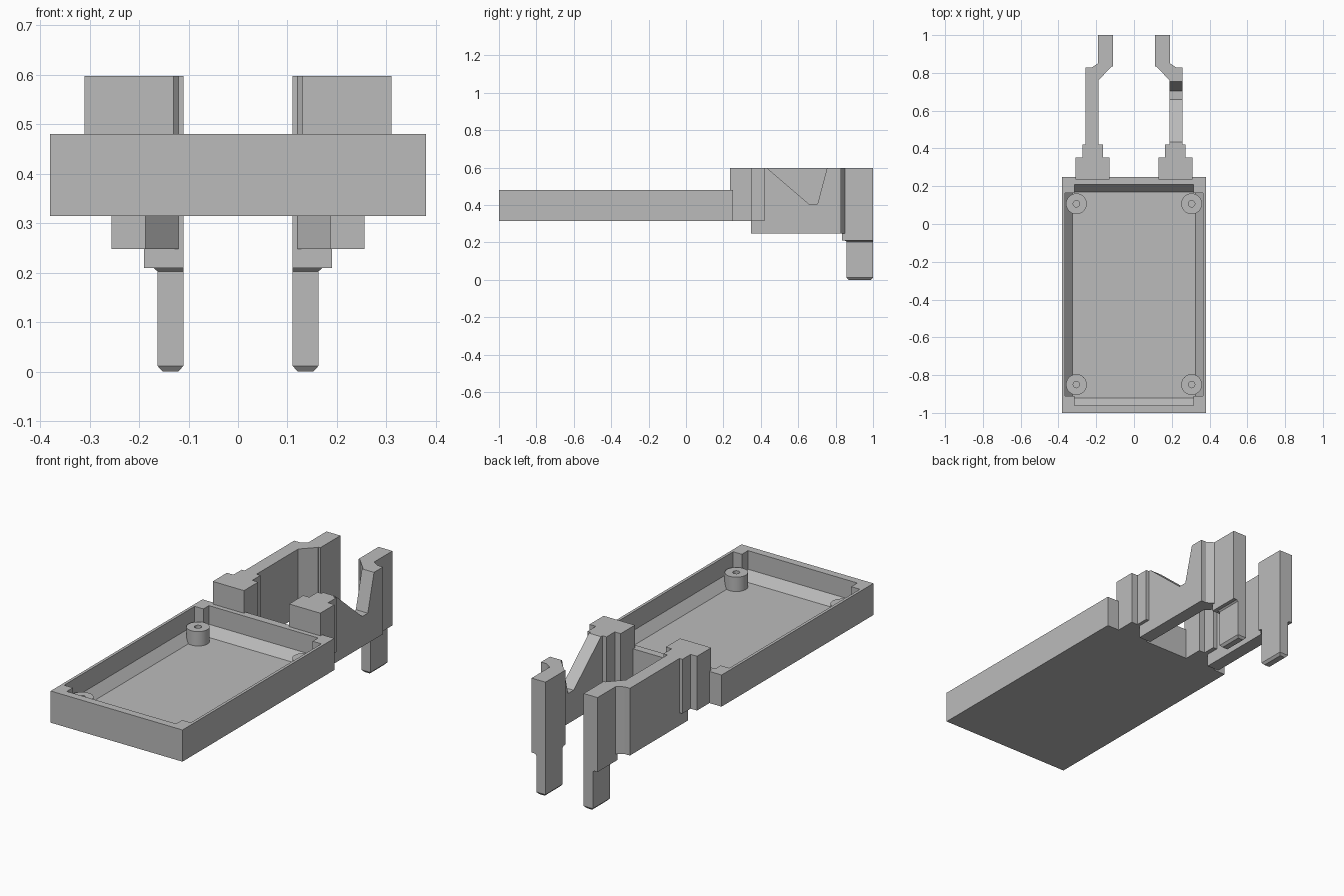
import bpy, bmesh, math
from mathutils import Vector

cube = bpy.data.objects.get("Cube")
if cube:
    bpy.data.objects.remove(cube, do_unlink=True)

gray = bpy.data.materials.new("plain gray")
gray.use_nodes = True
color = (0.5, 0.5, 0.5, 1)
gray.diffuse_color = color
gray.node_tree.nodes["Principled BSDF"].inputs["Base Color"].default_value = color


def finish(name, bm):
    bmesh.ops.recalc_face_normals(bm, faces=bm.faces)
    mesh = bpy.data.meshes.new(name)
    bm.to_mesh(mesh)
    bm.free()
    mesh.materials.append(gray)
    obj = bpy.data.objects.new(name, mesh)
    bpy.context.collection.objects.link(obj)
    return obj


def prism(name, points, axis, low, high, side=1):
    """Extrude a 2D outline along an axis; side=-1 mirrors it across x."""
    bm = bmesh.new()
    verts = []
    for a, b in points:
        co = [a, b]
        co.insert("xyz".index(axis), low)
        verts.append(bm.verts.new(co))
    face = bm.faces.new(verts)
    new = bmesh.ops.extrude_face_region(bm, geom=[face])["geom"]
    shift = Vector([(high - low) * (axis == c) for c in "xyz"])
    bmesh.ops.translate(bm, vec=shift, verts=[v for v in new if isinstance(v, bmesh.types.BMVert)])
    for v in bm.verts:
        v.co.x *= side
    return finish(name, bm)


def rect(x0, x1, y0, y1):
    return [(x0, y0), (x1, y0), (x1, y1), (x0, y1)]


def loft(name, rings, side):
    """Skin a stack of rectangles given as (x0, x1, y0, y1, z)."""
    bm = bmesh.new()
    loops = [[bm.verts.new((x * side, y, r[4])) for x, y in rect(*r[:4])] for r in rings]
    for a, b in zip(loops, loops[1:]):
        for i in range(4):
            j = (i + 1) % 4
            bm.faces.new((a[i], a[j], b[j], b[i]))
    bm.faces.new(loops[0])
    bm.faces.new(loops[-1])
    return finish(name, bm)


def cylinder(name, x, y, z0, z1, radius):
    bm = bmesh.new()
    bmesh.ops.create_cone(bm, cap_ends=True, segments=40, radius1=radius, radius2=radius, depth=z1 - z0)
    bmesh.ops.translate(bm, vec=(x, y, (z0 + z1) / 2), verts=bm.verts)
    return finish(name, bm)


def cut(obj, cutter):
    mod = obj.modifiers.new("cut", "BOOLEAN")
    mod.operation = "DIFFERENCE"
    mod.solver = "EXACT"
    mod.object = cutter
    bpy.context.view_layer.objects.active = obj
    bpy.ops.object.modifier_apply(modifier=mod.name)
    bpy.data.objects.remove(cutter, do_unlink=True)


# Tray with a cross-shaped cavity whose walls slope in at the floor
FLOOR, BEND, ABOVE = 0.337, 0.383, 0.6


def cavity(low, high, inset=0.04):
    return [(low + inset, FLOOR), (high - inset, FLOOR), (high, BEND),
            (high, ABOVE), (low, ABOVE), (low, BEND)]


tray = prism("tray", rect(-0.38, 0.38, -1, 0.25), "z", 0.315, 0.48)
cut(tray, prism("wide_cutter", cavity(-0.365, 0.365), "y", -0.91, 0.165))
cut(tray, prism("long_cutter", cavity(-0.96, 0.21), "x", -0.315, 0.315))

# Screw posts in the corners
for x in (-0.305, 0.305):
    for y in (-0.85, 0.107):
        post = cylinder("screw_post", x, y, 0.325, 0.412, 0.055)
        cut(post, cylinder("hole_cutter", x, y, FLOOR, 0.5, 0.017))
        bpy.ops.object.select_all(action="DESELECT")
        post.select_set(True)
        bpy.context.view_layer.objects.active = post
        bpy.ops.object.shade_smooth_by_angle(angle=math.radians(35))

for side, label in ((1, "left"), (-1, "right")):
    # Stepped mounting block behind the tray
    block = [(0.13, 0.235), (0.31, 0.235), (0.31, 0.352), (0.273, 0.352), (0.273, 0.42),
             (0.164, 0.42), (0.164, 0.352), (0.13, 0.352)]
    prism(label + "_block", block, "z", 0.315, 0.598, side)

    # Arm that jogs inward, with a slanted notch in its top
    plan = [(0.187, 0.348), (0.256, 0.348), (0.256, 0.828), (0.225, 0.828), (0.188, 0.852),
            (0.12, 0.852), (0.12, 0.832), (0.187, 0.762)]
    arm = prism(label + "_arm", plan, "z", 0.248, 0.598, side)
    notch = [(0.433, 0.598), (0.658, 0.405), (0.703, 0.405), (0.754, 0.598), (0.754, 0.7), (0.433, 0.7)]
    cut(arm, prism("notch_cutter", notch, "x", 0.1, 0.35, side))

    # Upright finger and its tapered prong
    prism(label + "_finger", rect(0.11, 0.19, 0.835, 1), "z", 0.21, 0.598, side)
    loft(label + "_prong", [(0.121, 0.152, 0.868, 0.99, 0), (0.11, 0.163, 0.858, 1, 0.012),
                            (0.11, 0.163, 0.858, 1, 0.203), (0.11, 0.172, 0.849, 1, 0.211)], side)
